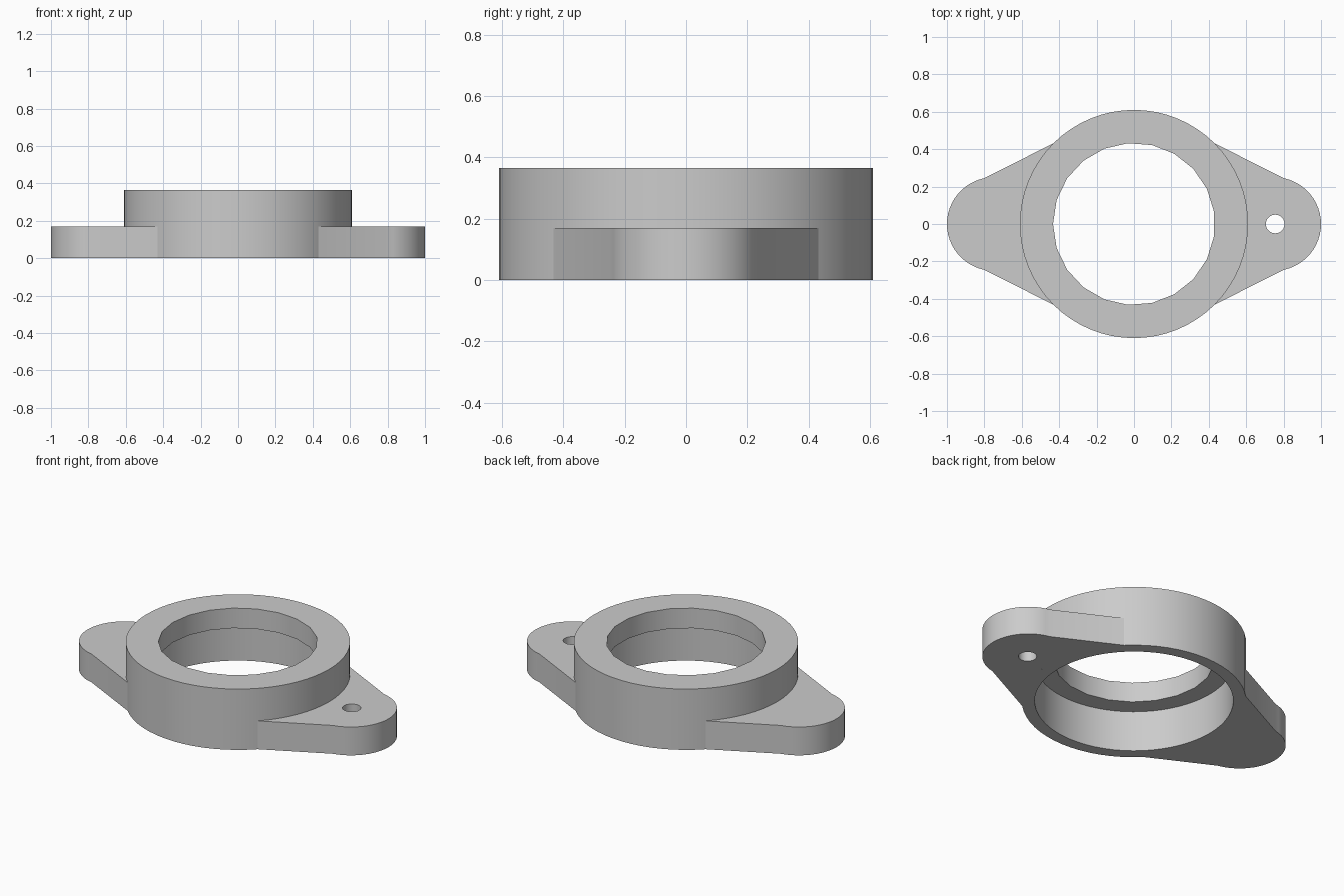
import bpy, bmesh
from math import sin, cos, pi, radians, atan2

cube = bpy.data.objects.get("Cube")
if cube:
    bpy.data.objects.remove(cube)

BODY_R, BORE_R, SEAT_R = 0.61, 0.433, 0.54
BODY_H, SEAT_H, LUG_H = 0.365, 0.245, 0.17
SIDES = 64

grey = bpy.data.materials.new("light grey metal")
grey.use_nodes = True
colour = (0.6, 0.6, 0.6, 1)
grey.diffuse_color = colour
grey.node_tree.nodes["Principled BSDF"].inputs["Base Color"].default_value = colour


def arc(radius, start, end, steps, cx=0):
    """Points along an arc, both ends included."""
    return [(cx + radius * cos(start + (end - start) * i / steps),
             radius * sin(start + (end - start) * i / steps)) for i in range(steps + 1)]


def circle(radius, sides, cx=0, start=0):
    return arc(radius, start, start + 2 * pi, sides, cx)[:-1]


def wall(bm, points, z0, z1):
    """Upright wall round a closed outline; returns lower edges, upper edges, faces."""
    low = [bm.verts.new((x, y, z0)) for x, y in points]
    high = [bm.verts.new((x, y, z1)) for x, y in points]
    n = len(points)
    faces = [bm.faces.new((low[i], low[(i + 1) % n], high[(i + 1) % n], high[i]))
             for i in range(n)]
    ring = lambda vs: [bm.edges.get((vs[i], vs[(i + 1) % n])) for i in range(n)]
    return ring(low), ring(high), faces


def cap(bm, *loops):
    """Flat face between outlines."""
    bmesh.ops.triangle_fill(bm, use_beauty=True, edges=[e for l in loops for e in l])


def finish(bm, name):
    mesh = bpy.data.meshes.new(name)
    bm.to_mesh(mesh)
    bm.free()
    mesh.materials.append(grey)
    obj = bpy.data.objects.new(name, mesh)
    bpy.context.collection.objects.link(obj)
    bpy.ops.object.select_all(action='DESELECT')
    obj.select_set(True)
    bpy.context.view_layer.objects.active = obj
    bpy.ops.object.shade_smooth_by_angle(angle=radians(25))


# Round housing with a stepped bore
bm = bmesh.new()
out_low, out_high, _ = wall(bm, circle(BODY_R, SIDES), 0, BODY_H)
seat_low, seat_high, _ = wall(bm, circle(SEAT_R, SIDES), 0, SEAT_H)
bore_low, bore_high, _ = wall(bm, circle(BORE_R, 21, start=pi), SEAT_H, BODY_H)
cap(bm, out_low, seat_low)
cap(bm, seat_high, bore_low)
cap(bm, bore_high, out_high)
bmesh.ops.recalc_face_normals(bm, faces=bm.faces)
finish(bm, "bearing_housing")


# Mounting lugs: rounded tip, straight flanks, inner edge following the housing
def lug(name, side, drilled):
    bm = bmesh.new()
    tip_angle = atan2(0.245, 0.05)
    inner = arc(BODY_R, pi / 4, -pi / 4, SIDES // 4)
    outline = inner + arc(0.25, -tip_angle, tip_angle, 24, 0.75)
    outline = [(x * side, y) for x, y in outline]
    low, high, faces = wall(bm, outline, 0, LUG_H)
    lows, highs = [low], [high]
    if drilled:
        hole_low, hole_high, _ = wall(bm, circle(0.05, 24, 0.755 * side), 0, LUG_H)
        lows.append(hole_low)
        highs.append(hole_high)
    cap(bm, *lows)
    cap(bm, *highs)
    bmesh.ops.recalc_face_normals(bm, faces=bm.faces)
    # The inner edge is closed by the housing itself
    bmesh.ops.delete(bm, geom=faces[:len(inner) - 1], context='FACES_ONLY')
    finish(bm, name)


lug("left_lug", 1, True)
lug("right_lug", -1, False)
